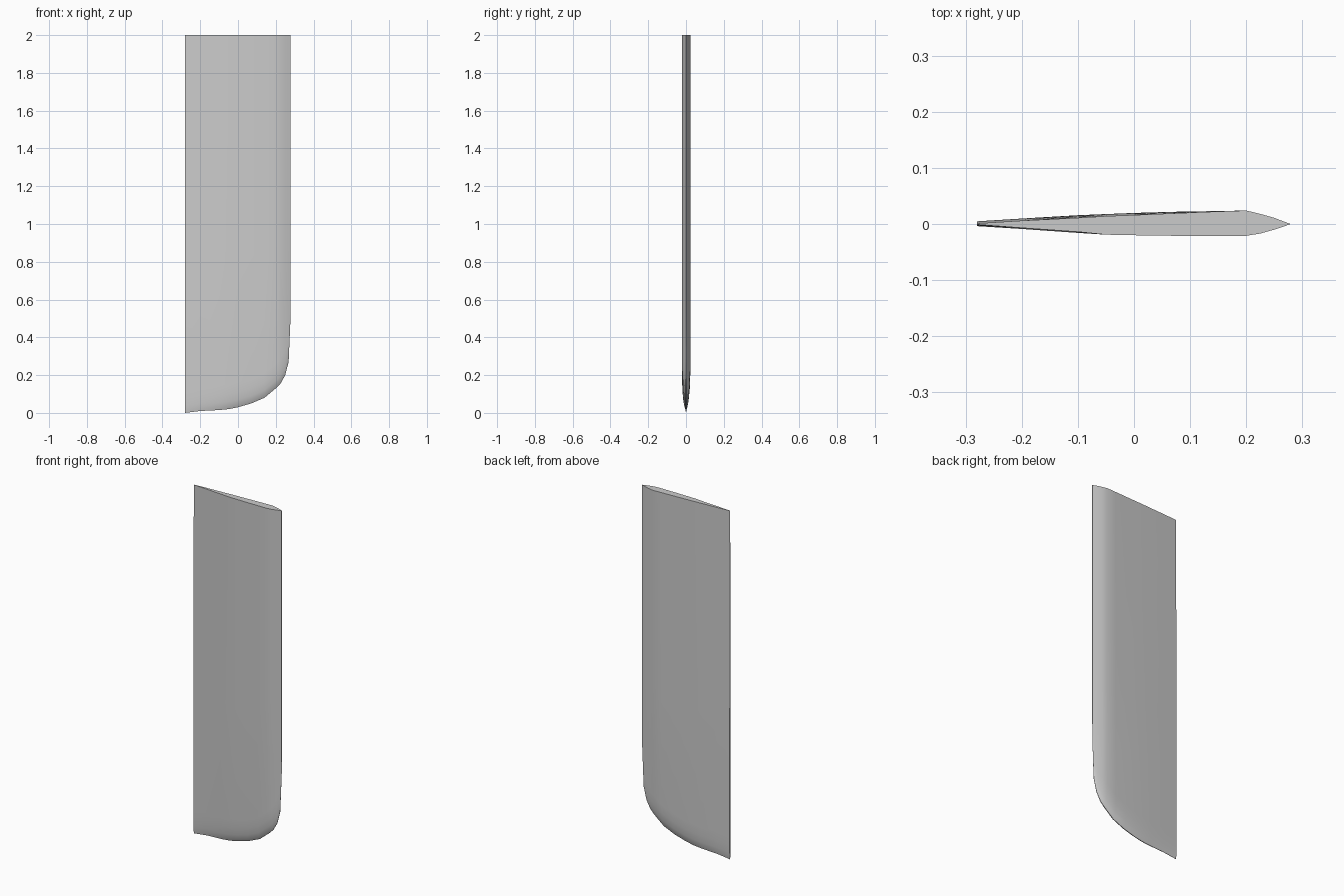
import bpy, bmesh, math

cube = bpy.data.objects.get("Cube")
if cube:
    bpy.data.objects.remove(cube, do_unlink=True)

grey = bpy.data.materials.new("plain_grey")
grey.use_nodes = True
grey.diffuse_color = (0.6, 0.6, 0.6, 1)
grey.node_tree.nodes["Principled BSDF"].inputs["Base Color"].default_value = (0.6, 0.6, 0.6, 1)

# Chord stations: x, height of the bottom edge, front y, back y, front y and back y at the top
STATIONS = [
    (-0.28, 0.0, -0.004, 0.005, -0.001, 0.001),
    (-0.2, 0.01, -0.009, 0.010, -0.007, 0.006),
    (-0.1, 0.015, -0.016, 0.016, -0.014, 0.011),
    (-0.05, 0.02, -0.019, 0.018, -0.019, 0.014),
    (0.0, 0.03, -0.020, 0.020, -0.020, 0.016),
    (0.07, 0.05, -0.021, 0.022, -0.021, 0.019),
    (0.14, 0.08, -0.021, 0.023, -0.021, 0.022),
    (0.2, 0.13, -0.021, 0.024, -0.021, 0.024),
    (0.225, 0.155, -0.017, 0.018, -0.017, 0.018),
    (0.25, 0.20, -0.010, 0.011, -0.010, 0.011),
    (0.268, 0.27, -0.004, 0.004, -0.004, 0.004),
    (0.278, 0.50, -0.0005, 0.0005, -0.0005, 0.0005),
]
# Rounding of the tip: distance above the bottom edge, share of full thickness
ROUNDING = [(0, 0.1), (0.015, 0.45), (0.04, 0.72), (0.08, 0.92), (0.13, 1)]
TOP = 2.0

bm = bmesh.new()


def column(x, bottom, front, back, front_top, back_top):
    """Vertical strip of points on both faces of the blade."""
    rows = [(bottom + d, share) for d, share in ROUNDING]
    rows += [(bottom + (TOP - bottom) * t, 1) for t in (0.4, 0.7, 1)]
    strips = ([], [])
    for z, share in rows:
        t = z / TOP
        for strip, low, high in ((strips[0], front, front_top), (strips[1], back, back_top)):
            strip.append(bm.verts.new((x, (low + (high - low) * t) * share, z)))
    return strips


columns = [column(*s) for s in STATIONS]

# Broad faces, bottom edge and top cap
for (f0, b0), (f1, b1) in zip(columns, columns[1:]):
    for i in range(len(f0) - 1):
        bm.faces.new((f0[i], f1[i], f1[i + 1], f0[i + 1]))
        bm.faces.new((b1[i], b0[i], b0[i + 1], b1[i + 1]))
    bm.faces.new((f1[0], f0[0], b0[0], b1[0]))
    bm.faces.new((f0[-1], f1[-1], b1[-1], b0[-1]))

# Trailing and leading edges
for front, back in (columns[0], columns[-1]):
    for i in range(len(front) - 1):
        bm.faces.new((front[i], front[i + 1], back[i + 1], back[i]))

bmesh.ops.recalc_face_normals(bm, faces=bm.faces)
mesh = bpy.data.meshes.new("blade")
bm.to_mesh(mesh)
bm.free()
mesh.materials.append(grey)
blade = bpy.data.objects.new("blade", mesh)
bpy.context.collection.objects.link(blade)
bpy.context.view_layer.objects.active = blade
blade.select_set(True)
bpy.ops.object.shade_smooth_by_angle(angle=math.radians(35))
